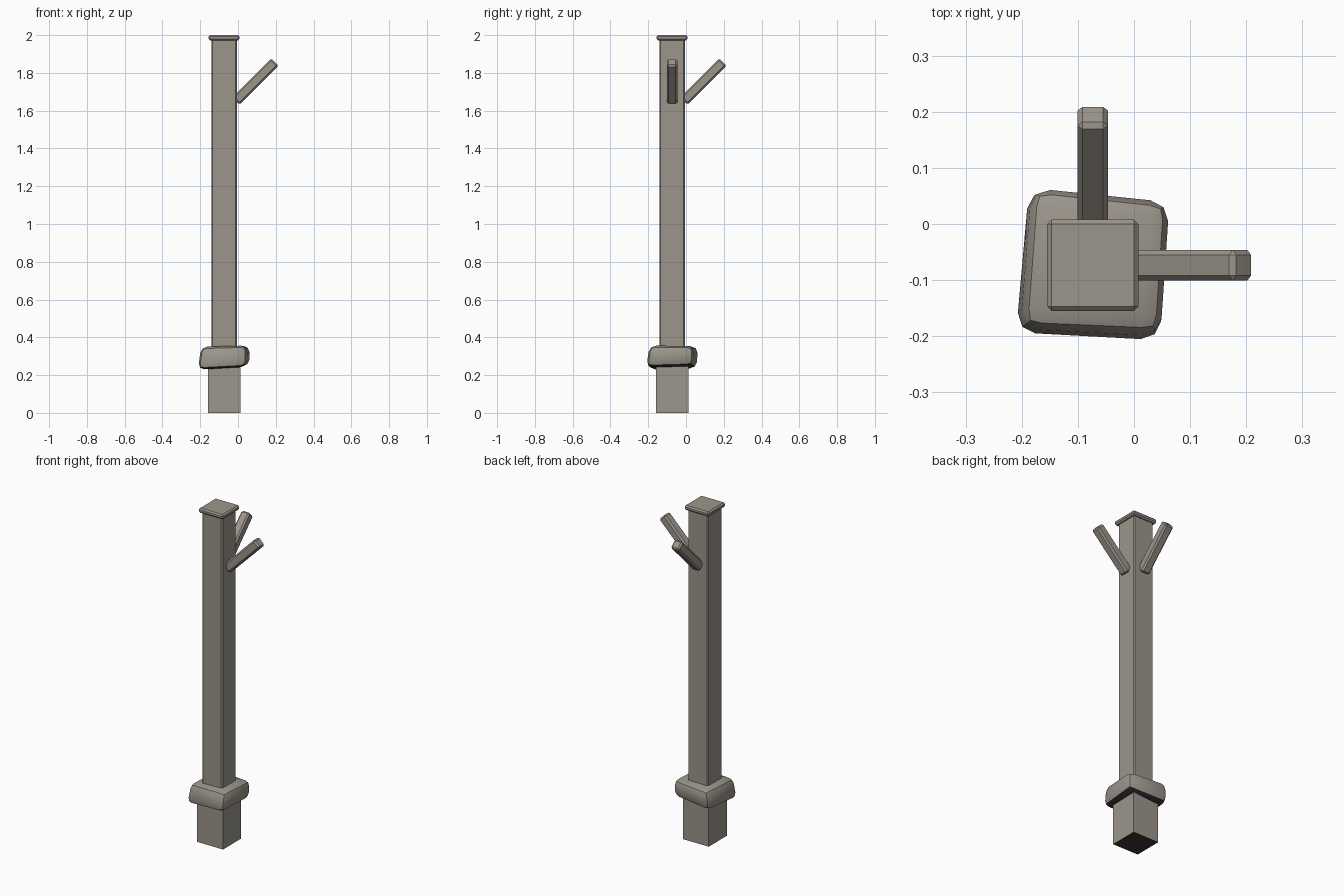
import bpy, bmesh, math
from mathutils import Matrix, Vector

if "Cube" in bpy.data.objects:
    bpy.data.objects.remove(bpy.data.objects["Cube"])


def material(name, rgb):
    m = bpy.data.materials.new(name)
    m.diffuse_color = (*rgb, 1)
    m.use_nodes = True
    m.node_tree.nodes["Principled BSDF"].inputs["Base Color"].default_value = m.diffuse_color
    return m


stone = material("warm_grey", (0.33, 0.302, 0.258))
dark = material("near_black", (0.04, 0.034, 0.034))
C = -0.0735  # axis of the post in both x and y


def finish(name, bm, bevel, segments=1, dark_below=False):
    """Chamfer all edges, darken the underside if asked, link the object."""
    bmesh.ops.recalc_face_normals(bm, faces=bm.faces)
    if bevel:
        bmesh.ops.bevel(bm, geom=bm.edges[:], offset=bevel, segments=segments,
                        profile=0.5, affect='EDGES', clamp_overlap=True)
    bm.normal_update()
    if dark_below:
        for f in bm.faces:
            f.material_index = int(f.normal.z < -0.75)
    me = bpy.data.meshes.new(name)
    bm.to_mesh(me)
    bm.free()
    me.materials.append(stone)
    if dark_below:
        me.materials.append(dark)
    ob = bpy.data.objects.new(name, me)
    bpy.context.collection.objects.link(ob)
    return ob


def box(name, size, matrix, bevel=0.0, dark_below=False):
    bm = bmesh.new()
    bmesh.ops.create_cube(bm, size=1)
    bmesh.ops.scale(bm, vec=size, verts=bm.verts)
    bmesh.ops.transform(bm, matrix=matrix, verts=bm.verts)
    return finish(name, bm, bevel, dark_below=dark_below)


def pillar(name, width, z0, z1, bevel=0.0, dark_below=False):
    return box(name, (width, width, z1 - z0),
               Matrix.Translation((C, C, (z0 + z1) / 2)), bevel, dark_below)


# Square base, tall post and flat cap
pillar("base", 0.171, 0.0, 0.30, dark_below=True)
pillar("post", 0.135, 0.25, 1.985, 0.007)
pillar("cap", 0.163, 1.972, 2.0, 0.008)

# Crooked collar stone: skewed block with rounded edges and a dark underside
bottom = [(-0.215, -0.196, 0.228), (0.045, -0.213, 0.243),
          (0.063, 0.036, 0.250), (-0.190, 0.060, 0.235)]
top = [(-0.198, -0.184, 0.350), (0.048, -0.194, 0.357),
       (0.063, 0.040, 0.355), (-0.180, 0.066, 0.351)]
bm = bmesh.new()
lo = [bm.verts.new(p) for p in bottom]
hi = [bm.verts.new(p) for p in top]
bm.faces.new(lo[::-1])
bm.faces.new(hi)
for i in range(4):
    j = (i + 1) % 4
    bm.faces.new((lo[i], lo[j], hi[j], hi[i]))
collar = finish("collar", bm, 0.034, segments=2, dark_below=True)
bpy.context.view_layer.objects.active = collar
collar.select_set(True)
bpy.ops.object.shade_smooth_by_angle(angle=math.radians(30))

# Two slanted pegs, one to the right and one to the back
start, end = Vector((-0.010, 0, 1.650)), Vector((0.194, 0, 1.859))
for name, turn in (("right_peg", 0), ("back_peg", math.pi / 2)):
    m = (Matrix.Translation((C, C, 0)) @ Matrix.Rotation(turn, 4, 'Z')
         @ Matrix.Translation((start + end) / 2 - Vector((C, 0, 0)))
         @ Matrix.Rotation(math.radians(45), 4, 'Y'))
    box(name, (0.055, 0.055, (end - start).length), m, 0.009)
